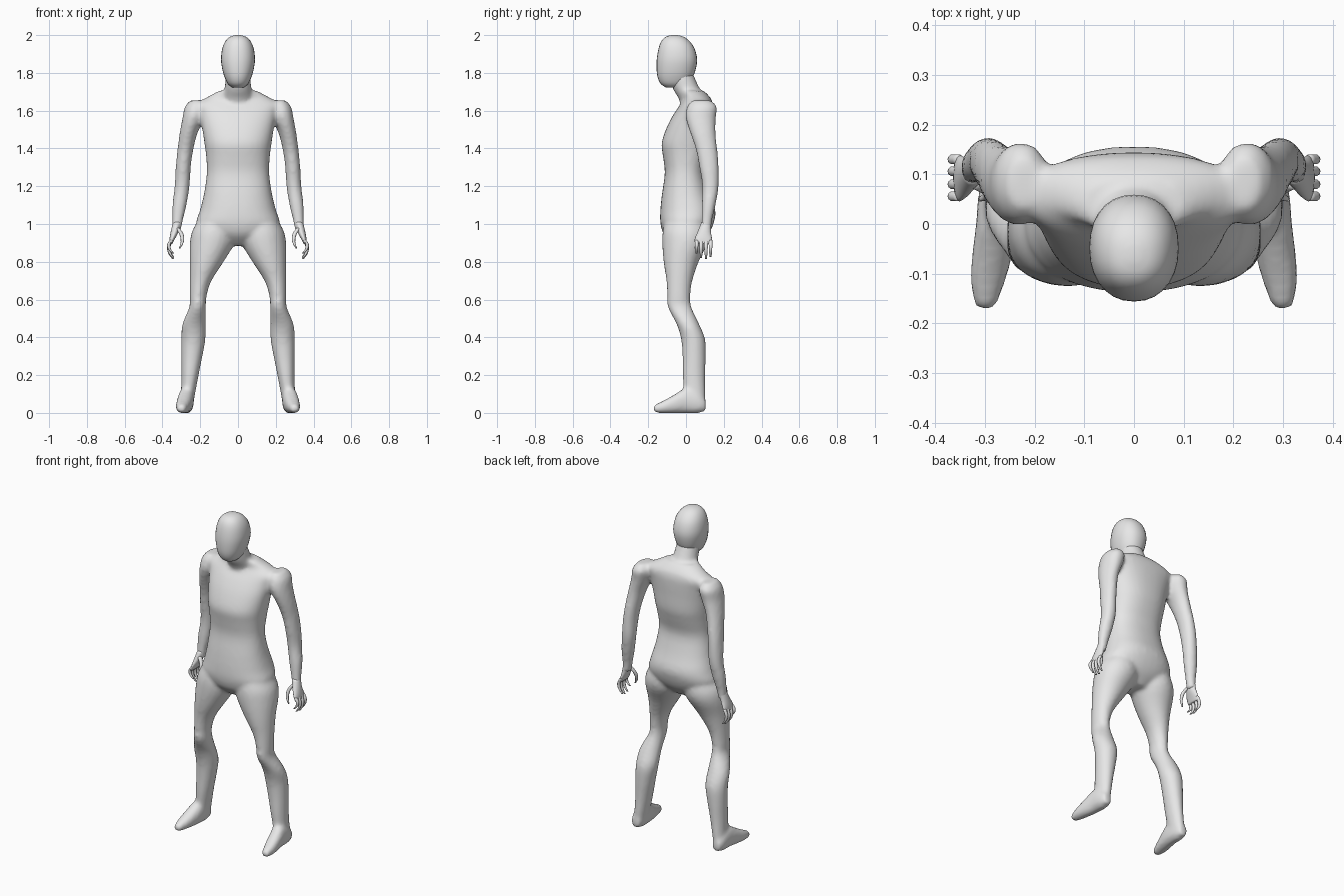
import bpy, bmesh, math
from mathutils import Vector

skin = bpy.data.materials.new("plain_grey")
skin.diffuse_color = (0.8, 0.8, 0.8, 1)


def smooth_rings(rings, steps):
    """Catmull-Rom resampling of the ring table."""
    pts = [Vector(r) for r in rings]
    pts = [pts[0]] + pts + [pts[-1]]
    out = []
    for a, b, c, d in zip(pts, pts[1:], pts[2:], pts[3:]):
        for k in range(steps):
            t = k / steps
            out.append(0.5 * (2 * b + (c - a) * t + (2 * a - 5 * b + 4 * c - d) * t * t
                              + (3 * b - a - 3 * c + d) * t ** 3))
    return out + [pts[-1]]


def loft(bm, rings, side=1, axis="z", power=2.0, n=24, steps=3):
    """Skin rings of (position on axis, centre a, centre b, radius a, radius b)."""
    def spow(v):
        return math.copysign(abs(v) ** (2 / power), v)
    loops = []
    for t, a, b, ra, rb in smooth_rings(rings, steps):
        loop = []
        for i in range(n):
            ang = math.tau * i / n
            u = side * (a + ra * spow(math.cos(ang)))
            v = b + rb * spow(math.sin(ang))
            loop.append(bm.verts.new((u, v, t) if axis == "z" else (u, t, v)))
        loops.append(loop)
    faces = [bm.faces.new(loops[0]), bm.faces.new(loops[-1])]
    for p, q in zip(loops, loops[1:]):
        for i in range(n):
            j = (i + 1) % n
            faces.append(bm.faces.new((p[i], p[j], q[j], q[i])))
    bmesh.ops.recalc_face_normals(bm, faces=faces)


def finish(bm, name):
    me = bpy.data.meshes.new(name)
    bm.to_mesh(me)
    bm.free()
    me.materials.append(skin)
    for p in me.polygons:
        p.use_smooth = True
    ob = bpy.data.objects.new(name, me)
    bpy.context.collection.objects.link(ob)
    return ob


torso = [(0.885, 0, 0.0, 0.05, 0.06), (0.94, 0, 0.0, 0.16, 0.115), (1.0, 0, 0.005, 0.22, 0.14),
         (1.07, 0, 0.01, 0.202, 0.146), (1.16, 0, 0.0, 0.18, 0.127), (1.27, 0, -0.005, 0.165, 0.107),
         (1.36, 0, 0.0, 0.169, 0.122), (1.43, 0, 0.005, 0.178, 0.134), (1.52, 0, 0.022, 0.192, 0.12),
         (1.59, 0, 0.042, 0.205, 0.102), (1.635, 0, 0.057, 0.222, 0.085),
         (1.668, 0, 0.06, 0.17, 0.07), (1.705, 0, 0.035, 0.1, 0.06)]
neck = [(1.60, 0, 0.05, 0.08, 0.07), (1.66, 0, 0.035, 0.08, 0.072), (1.71, 0, 0.005, 0.072, 0.072),
        (1.76, 0, -0.015, 0.067, 0.068), (1.84, 0, -0.04, 0.062, 0.06)]
leg = [(1.05, 0.11, 0.0, 0.08, 0.10), (0.97, 0.125, 0.0, 0.115, 0.122), (0.9, 0.136, -0.005, 0.119, 0.121),
       (0.8, 0.166, -0.026, 0.09, 0.093), (0.7, 0.198, -0.035, 0.058, 0.069),
       (0.62, 0.211, -0.038, 0.045, 0.061), (0.56, 0.214, -0.034, 0.044, 0.063),
       (0.47, 0.233, 0.01, 0.062, 0.06), (0.39, 0.236, 0.038, 0.064, 0.064),
       (0.3, 0.244, 0.043, 0.056, 0.062), (0.2, 0.254, 0.042, 0.046, 0.06),
       (0.1, 0.265, 0.045, 0.038, 0.058), (0.03, 0.275, 0.05, 0.036, 0.054)]
foot = [(0.105, 0.275, 0.04, 0.025, 0.03), (0.06, 0.275, 0.054, 0.039, 0.056),
        (0.0, 0.276, 0.065, 0.042, 0.067), (-0.06, 0.285, 0.048, 0.041, 0.05),
        (-0.12, 0.295, 0.032, 0.035, 0.033), (-0.172, 0.299, 0.021, 0.019, 0.02)]
arm = [(1.655, 0.222, 0.082, 0.03, 0.05), (1.62, 0.226, 0.085, 0.056, 0.08),
       (1.56, 0.237, 0.078, 0.057, 0.08), (1.48, 0.262, 0.09, 0.047, 0.067),
       (1.39, 0.279, 0.11, 0.042, 0.057), (1.3, 0.29, 0.122, 0.04, 0.052),
       (1.2, 0.296, 0.13, 0.04, 0.044), (1.1, 0.31, 0.12, 0.038, 0.037),
       (1.02, 0.32, 0.11, 0.029, 0.029), (0.96, 0.326, 0.105, 0.024, 0.027)]

# Body: torso, neck, arms, legs and feet fused into one soft skin
bm = bmesh.new()
loft(bm, torso, power=2.3, n=36)
loft(bm, neck)
for s in (-1, 1):
    loft(bm, arm, s)
    loft(bm, leg, s)
    loft(bm, foot, s, axis="y", power=2.3)
body = finish(bm, "body")
rm = body.modifiers.new("fuse", "REMESH")
rm.mode = "VOXEL"
rm.voxel_size = 0.011
rm.use_smooth_shade = True
sm = body.modifiers.new("soften", "SMOOTH")
sm.factor = 0.5
sm.iterations = 8

# Head: smooth featureless egg with a tapered chin
head = [(2.0, 0, -0.06, 0.012, 0.015), (1.992, 0, -0.06, 0.04, 0.045), (1.97, 0, -0.056, 0.065, 0.073),
        (1.93, 0, -0.05, 0.083, 0.095), (1.87, 0, -0.048, 0.09, 0.107), (1.81, 0, -0.053, 0.081, 0.102),
        (1.77, 0, -0.058, 0.068, 0.09), (1.74, 0, -0.062, 0.052, 0.07), (1.722, 0, -0.06, 0.03, 0.045)]
bm = bmesh.new()
loft(bm, head, power=2.2, n=28)
finish(bm, "head")

# Hands: flat palm, four curled fingers and an inner thumb
palm = [(1.01, 0.322, 0.108, 0.022, 0.026), (0.96, 0.335, 0.097, 0.021, 0.035),
        (0.92, 0.349, 0.092, 0.014, 0.046), (0.895, 0.356, 0.092, 0.008, 0.044)]
thumb = [(0.98, 0.322, 0.085, 0.012, 0.014), (0.945, 0.299, 0.07, 0.011, 0.011),
         (0.905, 0.295, 0.058, 0.008, 0.009), (0.87, 0.31, 0.05, 0.004, 0.005)]
for s, label in ((-1, "right_hand"), (1, "left_hand")):
    bm = bmesh.new()
    loft(bm, palm, s, n=16)
    loft(bm, thumb, s, n=10)
    for y, drop in ((0.056, 0.03), (0.08, 0.005), (0.106, 0.0), (0.13, 0.01)):
        finger = [(0.915, 0.352, y, 0.009, 0.01),
                  (0.88 + drop * 0.4, 0.366, y, 0.009, 0.01),
                  (0.845 + drop * 0.7, 0.362, y, 0.008, 0.008),
                  (0.815 + drop, 0.343, y, 0.005, 0.005)]
        loft(bm, finger, s, n=10)
    finish(bm, label)
